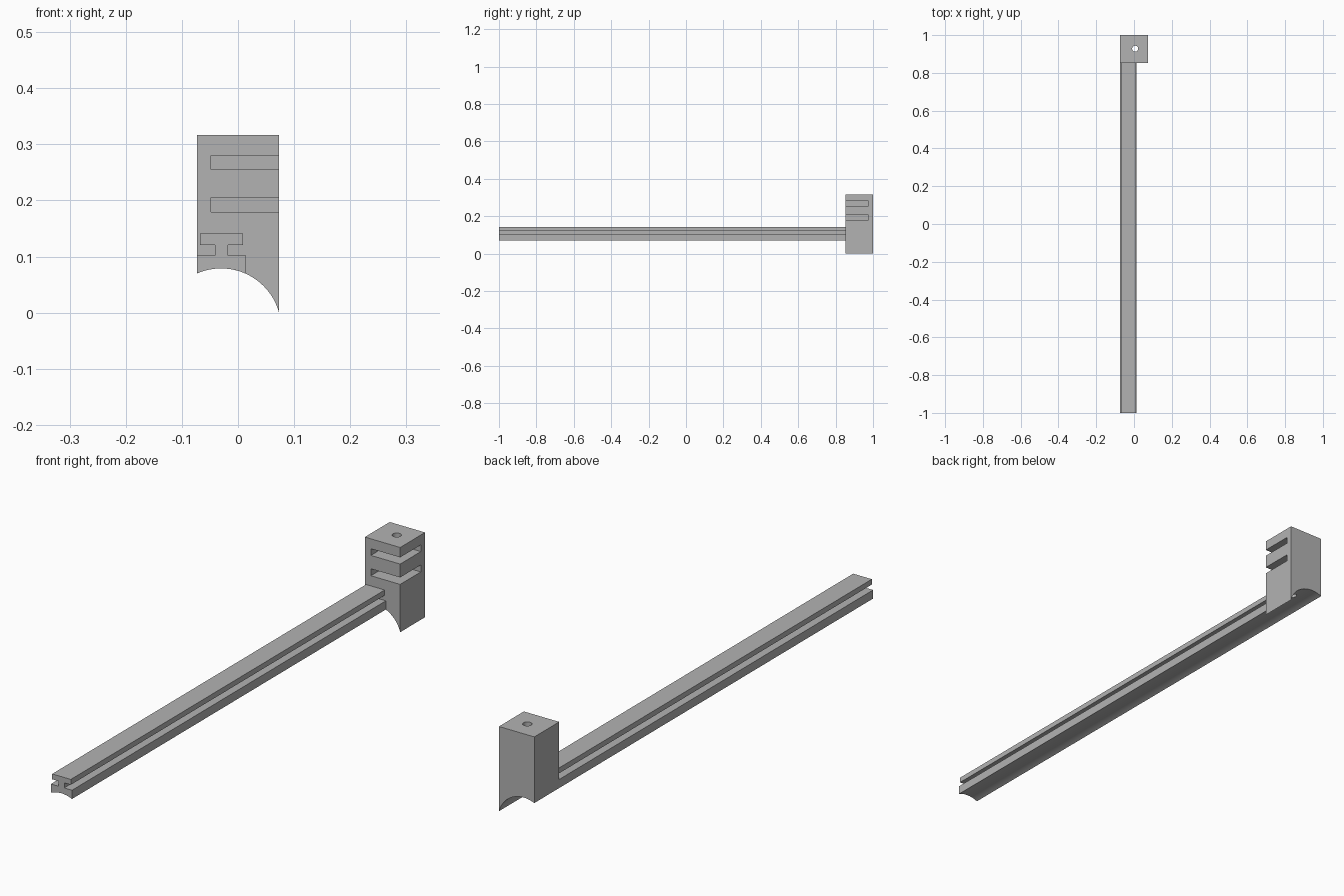
import bpy, bmesh, math

if "Cube" in bpy.data.objects:
    bpy.data.objects.remove(bpy.data.objects["Cube"], do_unlink=True)

grey = bpy.data.materials.new("plain grey")
grey.use_nodes = True
colour = (0.45, 0.45, 0.45, 1)
grey.diffuse_color = colour
grey.node_tree.nodes["Principled BSDF"].inputs["Base Color"].default_value = colour

LEFT, RIGHT, RAIL_RIGHT = -0.073, 0.073, 0.014
FRONT, JOIN, BACK = -1.0, 0.853, 1.0
ARC_X, ARC_Z, ARC_R = -0.03, -0.028, 0.1068


def arc(x0, x1, steps):
    """Points on the concave underside, from x0 to x1."""
    a0 = math.acos((x0 - ARC_X) / ARC_R)
    a1 = math.acos((x1 - ARC_X) / ARC_R)
    angles = [a0 + (a1 - a0) * i / steps for i in range(steps + 1)]
    return [(ARC_X + ARC_R * math.cos(a), max(0, ARC_Z + ARC_R * math.sin(a))) for a in angles]


def extrude(name, profile, y0, y1):
    """Solid made from an x-z profile swept along y."""
    bm = bmesh.new()
    face = bm.faces.new([bm.verts.new((x, y0, z)) for x, z in profile])
    swept = bmesh.ops.extrude_face_region(bm, geom=[face])["geom"]
    bmesh.ops.translate(bm, vec=(0, y1 - y0, 0),
                        verts=[v for v in swept if isinstance(v, bmesh.types.BMVert)])
    bmesh.ops.recalc_face_normals(bm, faces=bm.faces)
    mesh = bpy.data.meshes.new(name)
    bm.to_mesh(mesh)
    bm.free()
    mesh.materials.append(grey)
    obj = bpy.data.objects.new(name, mesh)
    bpy.context.collection.objects.link(obj)
    return obj


def activate(obj):
    bpy.ops.object.select_all(action="DESELECT")
    obj.select_set(True)
    bpy.context.view_layer.objects.active = obj


def cut(target, cutter):
    cutter.hide_render = True
    mod = target.modifiers.new("cut", "BOOLEAN")
    mod.operation, mod.solver, mod.object = "DIFFERENCE", "EXACT", cutter
    activate(target)
    bpy.ops.object.modifier_apply(modifier=mod.name)
    bpy.data.objects.remove(cutter, do_unlink=True)


# Long rail: curved underside, narrow neck, flat head
neck_z, head_z, top_z = 0.102, 0.121, 0.141
rail_profile = arc(LEFT, RAIL_RIGHT, 24) + [
    (RAIL_RIGHT, neck_z), (-0.018, neck_z), (-0.018, head_z), (0.009, head_z),
    (0.009, top_z), (-0.068, top_z), (-0.068, head_z), (-0.041, head_z),
    (-0.041, neck_z), (LEFT, neck_z)]
rail = extrude("rail", rail_profile, FRONT, JOIN)

# End block with the same curved underside
block = extrude("end_block", arc(LEFT, RIGHT, 40) + [(RIGHT, 0.317), (LEFT, 0.317)], JOIN, BACK)

# Two slots, open to the front and the left side
for z0, z1 in ((0.179, 0.205), (0.255, 0.28)):
    slot = [(-0.048, z0), (0.1, z0), (0.1, z1), (-0.048, z1)]
    cut(block, extrude("slot_cutter", slot, JOIN - 0.05, 0.975))

# Vertical bolt hole
bpy.ops.mesh.primitive_cylinder_add(vertices=32, radius=0.016, depth=1, location=(0.006, 0.928, 0.2))
hole = bpy.context.object
hole.data.materials.append(grey)
cut(block, hole)

for part in (rail, block):
    activate(part)
    bpy.ops.object.shade_smooth_by_angle(angle=math.radians(30))
